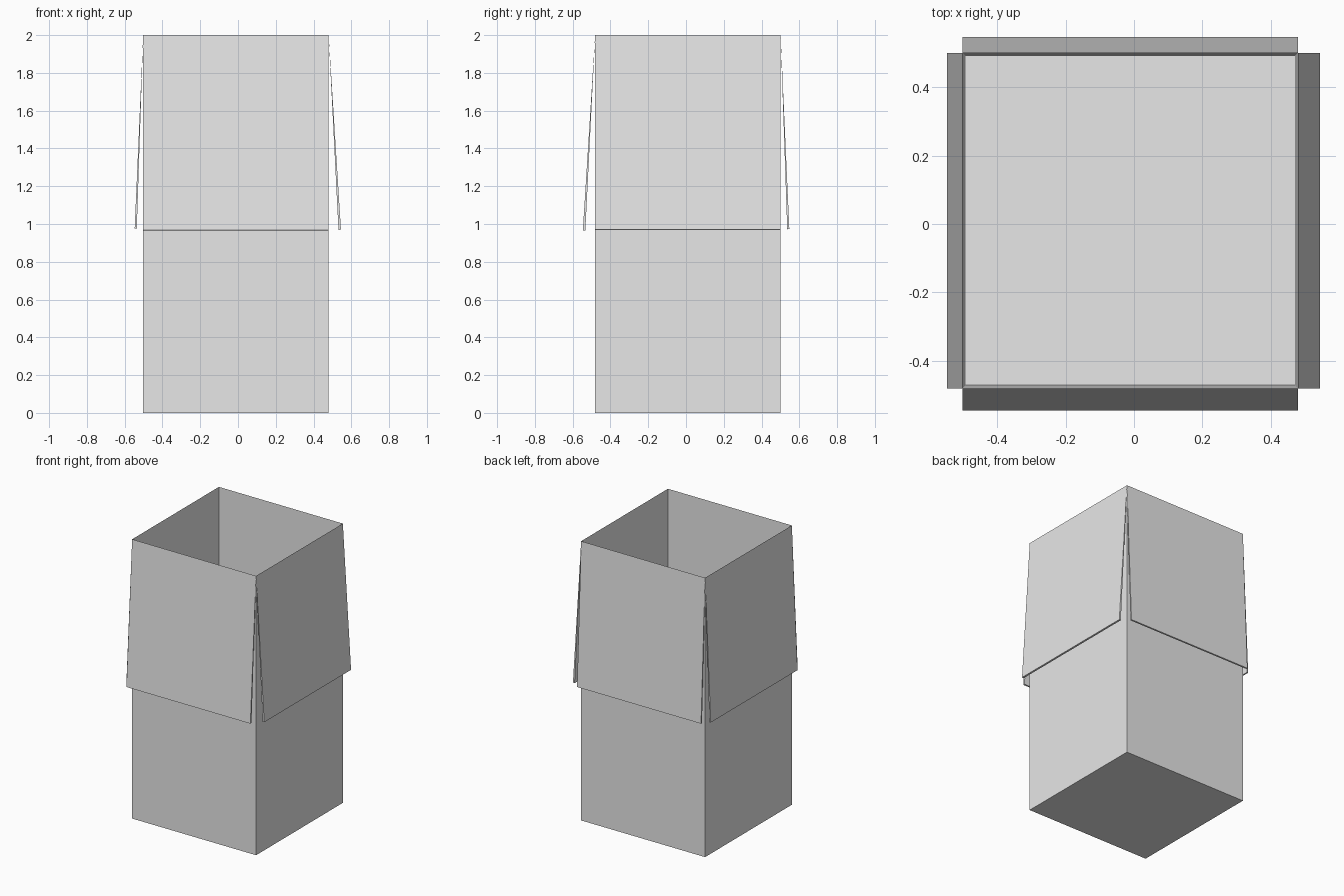
import bpy
import bmesh
from mathutils import Vector

cube = bpy.data.objects.get("Cube")
if cube:
    bpy.data.objects.remove(cube, do_unlink=True)

# Single plain grey
grey = bpy.data.materials.new("plain grey")
grey.use_nodes = True
colour = (0.8, 0.8, 0.8, 1)
grey.diffuse_color = colour
grey.node_tree.nodes["Principled BSDF"].inputs["Base Color"].default_value = colour

X0, X1, Y0, Y1 = -0.502, 0.48, -0.481, 0.501
TOP = 2.0
WALL = 0.009


def make_object(name, bm):
    bmesh.ops.recalc_face_normals(bm, faces=bm.faces)
    mesh = bpy.data.meshes.new(name)
    bm.to_mesh(mesh)
    bm.free()
    mesh.materials.append(grey)
    obj = bpy.data.objects.new(name, mesh)
    bpy.context.collection.objects.link(obj)


def ring(bm, inset, z):
    corners = ((X0 + inset, Y0 + inset), (X1 - inset, Y0 + inset),
               (X1 - inset, Y1 - inset), (X0 + inset, Y1 - inset))
    return [bm.verts.new((x, y, z)) for x, y in corners]


# Open box: walls taper to a sharp rim
bm = bmesh.new()
rings = [ring(bm, 0, 0), ring(bm, 0, TOP), ring(bm, WALL, WALL)]
for low, high in zip(rings, rings[1:]):
    for i in range(4):
        j = (i + 1) % 4
        bm.faces.new((low[i], low[j], high[j], high[i]))
bm.faces.new(rings[0])
bm.faces.new(rings[2])
make_object("open_box", bm)


# Folded flap: thin wedge hinged on one rim edge
def flap(name, start, end, outward, reach, bottom, thick):
    out = Vector(outward)
    bm = bmesh.new()
    sides = []
    for x, y in (start, end):
        hinge = Vector((x, y, TOP))
        outer = hinge + out * reach
        outer.z = bottom + 0.001
        inner = hinge + out * (reach - thick)
        inner.z = bottom
        sides.append([bm.verts.new(p) for p in (hinge, outer, inner)])
    a, b = sides
    bm.faces.new(a)
    bm.faces.new(b)
    for i in range(3):
        j = (i + 1) % 3
        bm.faces.new((a[i], a[j], b[j], b[i]))
    make_object(name, bm)


flap("front_flap", (X0, Y0), (X1, Y0), (0, -1, 0), 0.065, 0.966, 0.013)
flap("back_flap", (X0, Y1), (X1, Y1), (0, 1, 0), 0.046, 0.972, 0.011)
flap("left_flap", (X1, Y0), (X1, Y1), (1, 0, 0), 0.065, 0.969, 0.013)
flap("right_flap", (X0, Y0), (X0, Y1), (-1, 0, 0), 0.045, 0.975, 0.011)
